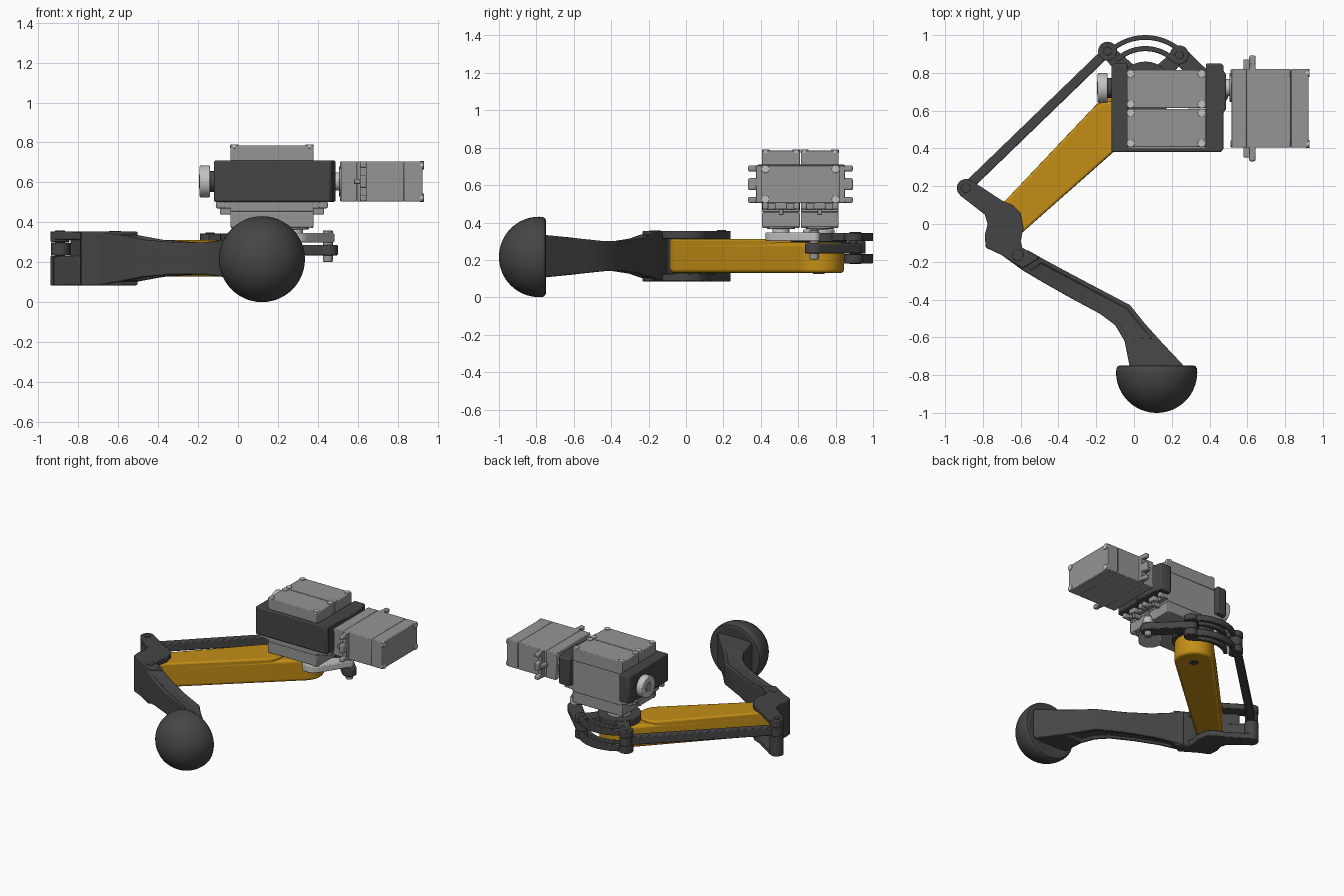
import bpy, bmesh, math
from math import sin, cos, pi
from mathutils import Matrix, Vector

if "Cube" in bpy.data.objects:
    bpy.data.objects.remove(bpy.data.objects["Cube"], do_unlink=True)


def material(name, rgb):
    m = bpy.data.materials.new(name)
    m.use_nodes = True
    m.diffuse_color = (*rgb, 1)
    m.node_tree.nodes["Principled BSDF"].inputs["Base Color"].default_value = (*rgb, 1)
    return m


DARK = material("charcoal plastic", (0.06, 0.06, 0.06))
GOLD = material("golden yellow", (0.55, 0.27, 0.008))
GREY = material("servo grey", (0.3, 0.3, 0.3))
LIGHT = material("light grey", (0.55, 0.55, 0.54))


def finish(name, bm, mat, bevel=0.0, segments=2, frame=None):
    bmesh.ops.recalc_face_normals(bm, faces=bm.faces)
    me = bpy.data.meshes.new(name)
    bm.to_mesh(me)
    bm.free()
    me.materials.append(mat)
    me.shade_smooth()
    me.set_sharp_from_angle(angle=math.radians(35))
    ob = bpy.data.objects.new(name, me)
    bpy.context.collection.objects.link(ob)
    if frame:
        ob.matrix_world = frame
    if bevel:
        mod = ob.modifiers.new("soft edges", "BEVEL")
        mod.width, mod.segments = bevel, segments
        mod.limit_method, mod.angle_limit = "ANGLE", math.radians(40)
    return ob


def prism(name, pts, z0, z1, mat, bevel=0.006, segments=2, frame=None):
    """Extrude a flat outline between two heights."""
    bm = bmesh.new()
    face = bm.faces.new([bm.verts.new((x, y, z0)) for x, y in pts])
    ext = bmesh.ops.extrude_face_region(bm, geom=[face])
    for v in ext["geom"]:
        if isinstance(v, bmesh.types.BMVert):
            v.co.z = z1
    return finish(name, bm, mat, bevel, segments, frame)


def box(name, x0, x1, y0, y1, z0, z1, mat, bevel=0.006, frame=None):
    return prism(name, [(x0, y0), (x1, y0), (x1, y1), (x0, y1)], z0, z1, mat, bevel, 2, frame)


def arc(c, r, a0, a1, n=16):
    return [(c[0] + r * cos(a0 + (a1 - a0) * i / n), c[1] + r * sin(a0 + (a1 - a0) * i / n))
            for i in range(n + 1)]


def disc(name, c, r, z0, z1, mat, bevel=0.004, frame=None):
    return prism(name, arc(c, r, 0, 2 * pi, 32)[:-1], z0, z1, mat, bevel, 2, frame)


def capsule(name, p, q, rp, rq, z0, z1, mat, bevel=0.006, segments=2):
    """Tapered bar with round ends."""
    d = Vector(q) - Vector(p)
    a = math.atan2(d.y, d.x)
    t = math.acos((rp - rq) / d.length)
    pts = arc(p, rp, a + t, a + 2 * pi - t) + arc(q, rq, a - t, a + t)
    return prism(name, pts, z0, z1, mat, bevel, segments)


# Joint positions
HIP, KNEE = (0.06, 0.71), (-0.67, 0.005)
ROD_A, ROD_B = (-0.89, 0.19), (-0.14, 0.915)
LINK_A, LINK_B = (0.24, 0.895), (0.45, 0.685)
HORN = (0.28, 0.505)
MID = 0.22

# Foot: a dome turned about the leg's end axis
profile = [(0.215 * sin(a), -0.785 - 0.215 * cos(a)) for a in [pi / 2 * i / 16 for i in range(17)]]
profile += [(0.213, -0.765), (0.206, -0.753), (0.195, -0.749), (0.17, -0.752), (0.13, -0.757), (0, -0.757)]
bm = bmesh.new()
ring = [bm.verts.new((r, y, 0)) for r, y in profile]
edges = [bm.edges.new(e) for e in zip(ring, ring[1:])]
bmesh.ops.spin(bm, geom=ring + edges, axis=(0, 1, 0), cent=(0, 0, 0), angle=2 * pi, steps=48)
bmesh.ops.remove_doubles(bm, verts=bm.verts, dist=0.0005)
finish("foot", bm, DARK, frame=Matrix.Translation((0.12, 0, 0.216)))

# Shin: box sections lofted from ankle to knee (left point, right point, half height)
sections = [
    ((-0.02, -0.77), (0.28, -0.77), 0.115), ((-0.03, -0.72), (0.235, -0.72), 0.11),
    ((-0.05, -0.62), (0.15, -0.63), 0.10), ((-0.10, -0.535), (0.06, -0.53), 0.09),
    ((-0.18, -0.475), (-0.02, -0.43), 0.08), ((-0.33, -0.395), (-0.2, -0.335), 0.08),
    ((-0.48, -0.31), (-0.37, -0.245), 0.093), ((-0.59, -0.245), (-0.49, -0.18), 0.115),
    ((-0.70, -0.165), (-0.56, -0.14), 0.135)]
bm = bmesh.new()
loops = [[bm.verts.new((*p, MID + s * h)) for p, s in ((l, -1), (r, -1), (r, 1), (l, 1))]
         for l, r, h in sections]
panels = {0: [], 2: []}
for i, (a, b) in enumerate(zip(loops, loops[1:])):
    for k in range(4):
        f = bm.faces.new((a[k], a[k - 3], b[k - 3], b[k]))
        if k in panels and 1 < i < 7:
            panels[k].append(f)
bm.faces.new(loops[0])
bm.faces.new(loops[-1])
bmesh.ops.recalc_face_normals(bm, faces=bm.faces)
for faces in panels.values():
    bmesh.ops.inset_region(bm, faces=faces, thickness=0.022, use_even_offset=True)
    bmesh.ops.inset_region(bm, faces=faces, thickness=0.004, depth=-0.012)
finish("shin", bm, DARK, 0.006)

# Knee fork: two cheek plates, the outer wall and the rod pivot
cheek = [(-0.925, 0.155), (-0.79, 0.05), (-0.775, 0), (-0.79, -0.06), (-0.785, -0.125), (-0.7, -0.165),
         (-0.59, -0.235), (-0.5, -0.18), (-0.59, -0.13), (-0.6, -0.09), (-0.585, -0.02), (-0.6, 0.06),
         (-0.64, 0.1), (-0.7, 0.125), (-0.86, 0.23)]
wall = cheek[1:8] + [(-0.6, -0.12), (-0.7, -0.1), (-0.745, -0.04), (-0.745, 0.06), (-0.84, 0.125)]
for side, z0, z1 in (("lower", 0.085, 0.127), ("upper", 0.313, 0.355)):
    prism("knee_cheek_" + side, cheek, z0, z1, DARK)
prism("knee_wall", wall, 0.09, 0.35, DARK)
prism("knee_arm_web", [cheek[0], cheek[1], (-0.75, 0.06), (-0.86, 0.17)], 0.085, 0.232, DARK)
disc("rod_pivot_post", ROD_A, 0.048, 0.085, 0.232, DARK)
disc("rod_pivot_cap", ROD_A, 0.048, 0.303, 0.355, DARK)
disc("rod_pivot_bolt", ROD_A, 0.025, 0.2, 0.36, DARK, 0.002)
disc("knee_clamp_bolt", (-0.615, -0.165), 0.03, 0.3, 0.358, DARK, 0.002)

# Thigh: tapered yellow bar, thicker outside the hip seat
SEAT = (-0.13, 0.527)
capsule("thigh", KNEE, HIP, 0.09, 0.135, 0.13, 0.293, GOLD, 0.02, 4)
capsule("thigh_top", KNEE, SEAT, 0.09, 0.122, 0.2, 0.313, GOLD, 0.012, 3)
disc("thigh_hip_hole", HIP, 0.03, 0.126, 0.14, DARK, 0)

# Push rod, connecting link and servo arm
capsule("push_rod", ROD_A, ROD_B, 0.026, 0.026, 0.235, 0.298, DARK)
for end, c in (("knee", ROD_A), ("crank", ROD_B)):
    disc("push_rod_eye_" + end, c, 0.046, 0.234, 0.3, DARK)
capsule("connecting_link", LINK_A, LINK_B, 0.045, 0.05, 0.235, 0.287, DARK)
capsule("servo_arm", HORN, LINK_B, 0.08, 0.032, 0.3, 0.347, LIGHT)
disc("link_bolt", LINK_B, 0.025, 0.203, 0.36, GREY)

# Crank: twin arched plates around the hip
def band(name, r0, r1, a0, a1, z0, z1):
    prism(name, arc(HIP, r1, a0, a1, 20) + arc(HIP, r0, a1, a0, 20), z0, z1, DARK, 0.004)


ang_l = math.atan2(ROD_B[1] - HIP[1], ROD_B[0] - HIP[0])
ang_r = math.atan2(LINK_A[1] - HIP[1], LINK_A[0] - HIP[0])
for side, z0, z1 in (("upper", 0.3, 0.345), ("lower", 0.182, 0.232)):
    band("crank_outer_arch_" + side, 0.265, 0.29, ang_r, ang_l, z0, z1)
    band("crank_inner_arch_" + side, 0.205, 0.232, ang_r, ang_l, z0, z1)
    for end, c in (("left", ROD_B), ("right", LINK_A)):
        disc(f"crank_eye_{end}_{side}", c, 0.05, z0, z1, DARK)
        disc(f"crank_bolt_{end}_{side}", c, 0.022, z0 - 0.004, z1 + 0.004, DARK, 0.002)
disc("crank_hub", HIP, 0.15, 0.295, 0.345, DARK)
for end, c in (("left", ROD_B), ("right", LINK_A)):
    capsule("crank_spoke_" + end, HIP, c, 0.06, 0.035, 0.3, 0.343, DARK)
    disc("crank_pin_" + end, c, 0.022, 0.19, 0.34, DARK)


# Servos: local x along the body, local z towards the shaft
def servo(name, origin, xdir, zdir):
    x, z = Vector(xdir), Vector(zdir)
    fr = Matrix.Translation(origin) @ Matrix((x, z.cross(x), z)).transposed().to_4x4()
    for part, z0, z1 in (("back", 0.006, 0.1), ("case", 0.1, 0.335), ("front", 0.335, 0.415)):
        box(f"{name}_{part}", -0.208, 0.208, -0.101, 0.101, z0, z1, GREY, 0.005, fr)
    for s, end in ((-1, "a"), (1, "b")):
        box(f"{name}_ear_{end}", s * 0.2, s * 0.238, -0.1, 0.1, 0.286, 0.32, GREY, 0.003, fr)
        for i, (y0, y1) in enumerate(((-0.1, -0.068), (-0.032, 0.032), (0.068, 0.1))):
            box(f"{name}_finger_{end}{i}", s * 0.23, s * 0.28, y0, y1, 0.286, 0.32, GREY, 0.008, fr)
        box(f"{name}_rib_{end}", s * 0.2, s * 0.26, -0.012, 0.012, 0.315, 0.35, GREY, 0.004, fr)
        for t in (-1, 1):
            c = (s * 0.188, t * 0.081)
            disc(f"{name}_screw_{end}{t}", c, 0.021, 0, 0.02, LIGHT, 0.002, fr)
            disc(f"{name}_front_screw_{end}{t}", c, 0.018, 0.4, 0.419, LIGHT, 0.002, fr)
    disc(name + "_boss", (0.11, 0), 0.075, 0.41, 0.425, GREY, 0.003, fr)
    disc(name + "_shaft", (0.11, 0), 0.045, 0.42, 0.455, LIGHT, 0.004, fr)


servo("hip_servo", (0.17, 0.715, 0.79), (-1, 0, 0), (0, 0, -1))
servo("knee_servo", (0.17, 0.508, 0.79), (1, 0, 0), (0, 0, -1))
servo("swing_servo", (0.93, 0.612, 0.605), (0, 1, 0), (-1, 0, 0))
disc("hip_horn", HIP, 0.085, 0.34, 0.362, LIGHT)

# Bracket clamped round the two upright servos
outline = [(-0.12, 0.38), (0.46, 0.38), (0.475, 0.4), (0.475, 0.59), (0.488, 0.61), (0.488, 0.79),
           (0.475, 0.81), (0.475, 0.84), (0.46, 0.85), (0.38, 0.85), (0.38, 0.405), (-0.035, 0.405),
           (-0.035, 0.85), (-0.105, 0.85), (-0.12, 0.835)]
prism("servo_bracket", outline, 0.503, 0.71, DARK, 0.008)

# Swing axle and bearing on the bracket's outer side
axle = Matrix.Translation((-0.12, 0.72, 0.605)) @ Matrix.Rotation(-pi / 2, 4, "Y")
disc("axle_collar", (0, 0), 0.052, -0.01, 0.025, DARK, 0.004, axle)
disc("axle_bearing", (0, 0), 0.08, 0.02, 0.072, LIGHT, 0.006, axle)
disc("axle_screw", (0, 0), 0.035, 0.06, 0.076, GREY, 0.002, axle)
